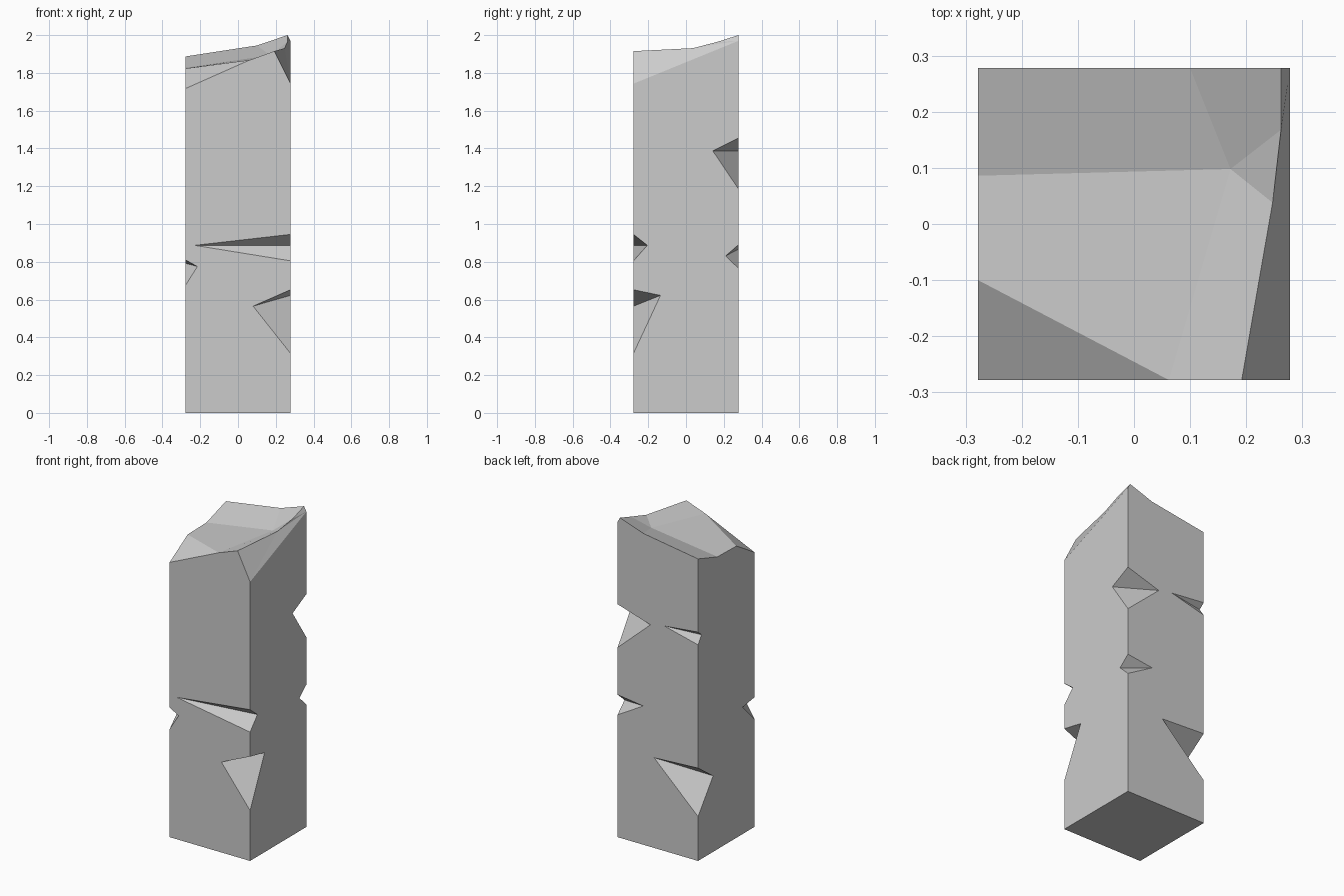
import bpy, bmesh
from mathutils import Vector

if "Cube" in bpy.data.objects:
    bpy.data.objects.remove(bpy.data.objects["Cube"])

C = 0.278  # half width of the square pillar


def make_object(name, verts, faces=None):
    """Mesh from faces, or the convex hull of the points if no faces are given."""
    bm = bmesh.new()
    vs = [bm.verts.new(v) for v in verts]
    if faces:
        for f in faces:
            bm.faces.new([vs[i] for i in f])
    else:
        bmesh.ops.convex_hull(bm, input=vs)
    bmesh.ops.recalc_face_normals(bm, faces=bm.faces)
    me = bpy.data.meshes.new(name)
    bm.to_mesh(me)
    bm.free()
    ob = bpy.data.objects.new(name, me)
    bpy.context.collection.objects.link(ob)
    return ob


# Pillar with a broken top: 4 base corners, then the rim, then the inner low point
verts = [
    (-C, -C, 0), (C, -C, 0), (C, C, 0), (-C, C, 0),
    (-C, -C, 1.717), (0.062, -C, 1.868), (0.192, -C, 1.915), (C, -C, 1.743),      # 4-7 front rim
    (C, C, 1.97), (0.262, C, 2.0), (0.10, C, 1.945), (-C, C, 1.887),              # 8-11 back rim
    (-C, 0.086, 1.827), (-C, -0.10, 1.823),                                       # 12-13 left rim
    (0.262, 0.168, 1.965), (0.247, 0.038, 1.931),                                 # 14-15 right ridge
    (0.172, 0.098, 1.893),                                                        # 16 low point
]
faces = [
    (3, 2, 1, 0), (0, 1, 7, 6, 5, 4), (1, 2, 8, 7),
    (2, 3, 11, 10, 9, 8), (3, 0, 4, 13, 12, 11),
    (4, 5, 13), (13, 5, 16, 12), (12, 16, 10, 11),
    (16, 14, 9, 10), (16, 15, 14), (5, 6, 15, 16),
    (7, 15, 6), (7, 8, 15), (8, 14, 15), (8, 9, 14),
]
pillar = make_object("pillar", verts, faces)

# Chipped edges: corner signs, top z, bottom z, (x, z) on front/back face, (y, z) on side face
chips = [
    (1, -1, 0.945, 0.805, (-0.23, 0.887), (-0.205, 0.887)),
    (1, -1, 0.652, 0.315, (0.08, 0.565), (-0.135, 0.622)),
    (-1, -1, 0.81, 0.675, (-0.215, 0.775), (-0.16, 0.792)),
    (-1, 1, 0.58, 0.277, (0.026, 0.564), (0.129, 0.475)),
    (-1, 1, 1.43, 1.35, (-0.045, 1.406), (0.243, 1.40)),
    (1, 1, 1.455, 1.185, (0.051, 1.387), (0.142, 1.387)),
    (1, 1, 0.89, 0.765, (0.10, 0.867), (0.21, 0.831)),
]
for sx, sy, top, bottom, (ax, az), (by, bz) in chips:
    a, b = Vector((ax, sy * C, az)), Vector((sx * C, by, bz))
    mid = (a + b) / 2
    # Wedge cutter, pushed slightly past the pillar faces
    pts = [a + (a - b) * 0.2, b + (b - a) * 0.2]
    pts += [mid + (Vector((sx * C, sy * C, z)) - mid) * 1.2 for z in (top, bottom)]
    cutter = make_object("chip_cutter", pts)
    cutter.hide_render = True
    mod = pillar.modifiers.new("chip", 'BOOLEAN')
    mod.operation = 'DIFFERENCE'
    mod.solver = 'EXACT'
    mod.object = cutter
    bpy.context.view_layer.objects.active = pillar
    bpy.ops.object.modifier_apply(modifier=mod.name)
    bpy.data.objects.remove(cutter)
